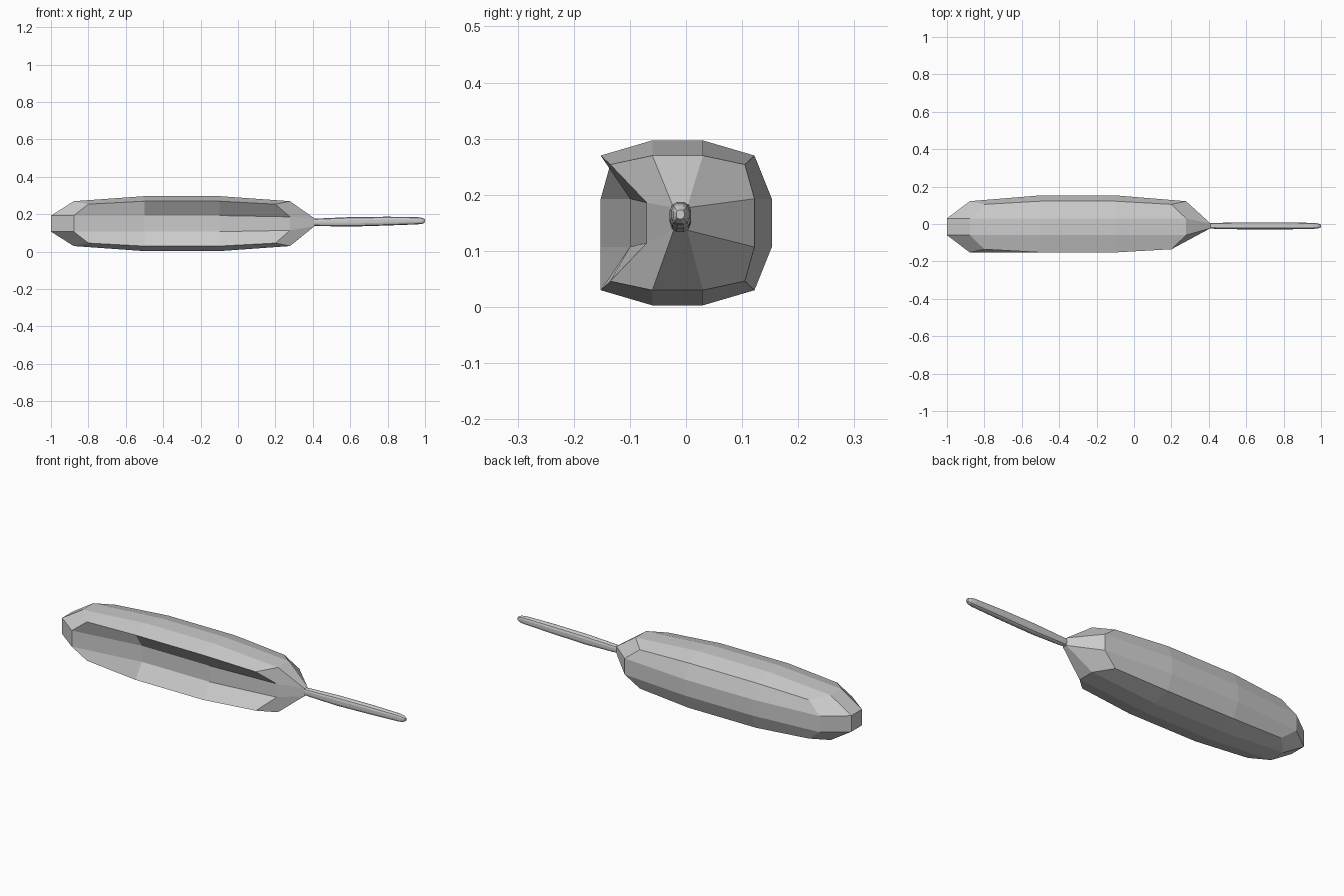
import bpy, bmesh

if "Cube" in bpy.data.objects:
    bpy.data.objects.remove(bpy.data.objects["Cube"])


def finish(name, bm):
    bmesh.ops.recalc_face_normals(bm, faces=bm.faces)
    mesh = bpy.data.meshes.new(name)
    bm.to_mesh(mesh)
    bm.free()
    obj = bpy.data.objects.new(name, mesh)
    bpy.context.collection.objects.link(obj)
    return obj


# Body: cube with a 3 x 3 grid per side, rounded into a long faceted pod.
# Per axis: centre, inner grid position, outer position on face / edge / corner
AXES = [(-0.3, 0.2, (0.70, 0.578, 0.5)),
        (-0.015, 0.045, (0.168, 0.137, 0.12)),
        (0.15, 0.043, (0.147, 0.12, 0.104))]

bm = bmesh.new()
bmesh.ops.create_cube(bm, size=6)
bmesh.ops.subdivide_edges(bm, edges=bm.edges[:], cuts=2, use_grid_fill=True)
for v in bm.verts:
    grid = [round(c) for c in v.co]
    outer = [abs(c) == 3 for c in grid]
    pos = []
    for a, (centre, inner, outers) in enumerate(AXES):
        size = outers[sum(outer) - 1] if outer[a] else inner
        pos.append(centre + (size if grid[a] > 0 else -size))
    gx, gy, gz = grid
    # Groove pressed into the front side, open toward the handle end
    if gy == -3 and abs(gz) == 1:
        if abs(gx) == 1:
            pos[1] = -0.10
        elif gx == 3:
            pos[1], pos[2] = -0.07, 0.15 + 0.036 * gz
    # Neck where the body narrows to the handle
    if gx == 3 and abs(gy) == 1 and abs(gz) == 1:
        pos = [0.41, -0.01 + 0.012 * gy, 0.157 + 0.02 * gz]
    v.co = pos
finish("body", bm)

# Handle: slim lofted rod; each ring is x, half width, bottom z, top z
RINGS = [(0.40, 0.014, 0.139, 0.176), (0.44, 0.016, 0.137, 0.178),
         (0.60, 0.019, 0.134, 0.185), (0.80, 0.019, 0.140, 0.187),
         (0.96, 0.016, 0.146, 0.185), (0.985, 0.013, 0.149, 0.181),
         (1.0, 0.007, 0.157, 0.173)]
SECTION = [(1, .35), (.8, .8), (.35, 1), (-.35, 1), (-.8, .8), (-1, .35),
           (-1, -.35), (-.8, -.8), (-.35, -1), (.35, -1), (.8, -.8), (1, -.35)]
bm = bmesh.new()
loops = [[bm.verts.new((x, -0.01 + w * s, (lo + hi) / 2 + (hi - lo) / 2 * t))
          for s, t in SECTION] for x, w, lo, hi in RINGS]
n = len(SECTION)
for a, b in zip(loops, loops[1:]):
    for i in range(n):
        bm.faces.new((a[i], a[(i + 1) % n], b[(i + 1) % n], b[i]))
bm.faces.new(loops[0])
bm.faces.new(loops[-1])
finish("handle", bm)
